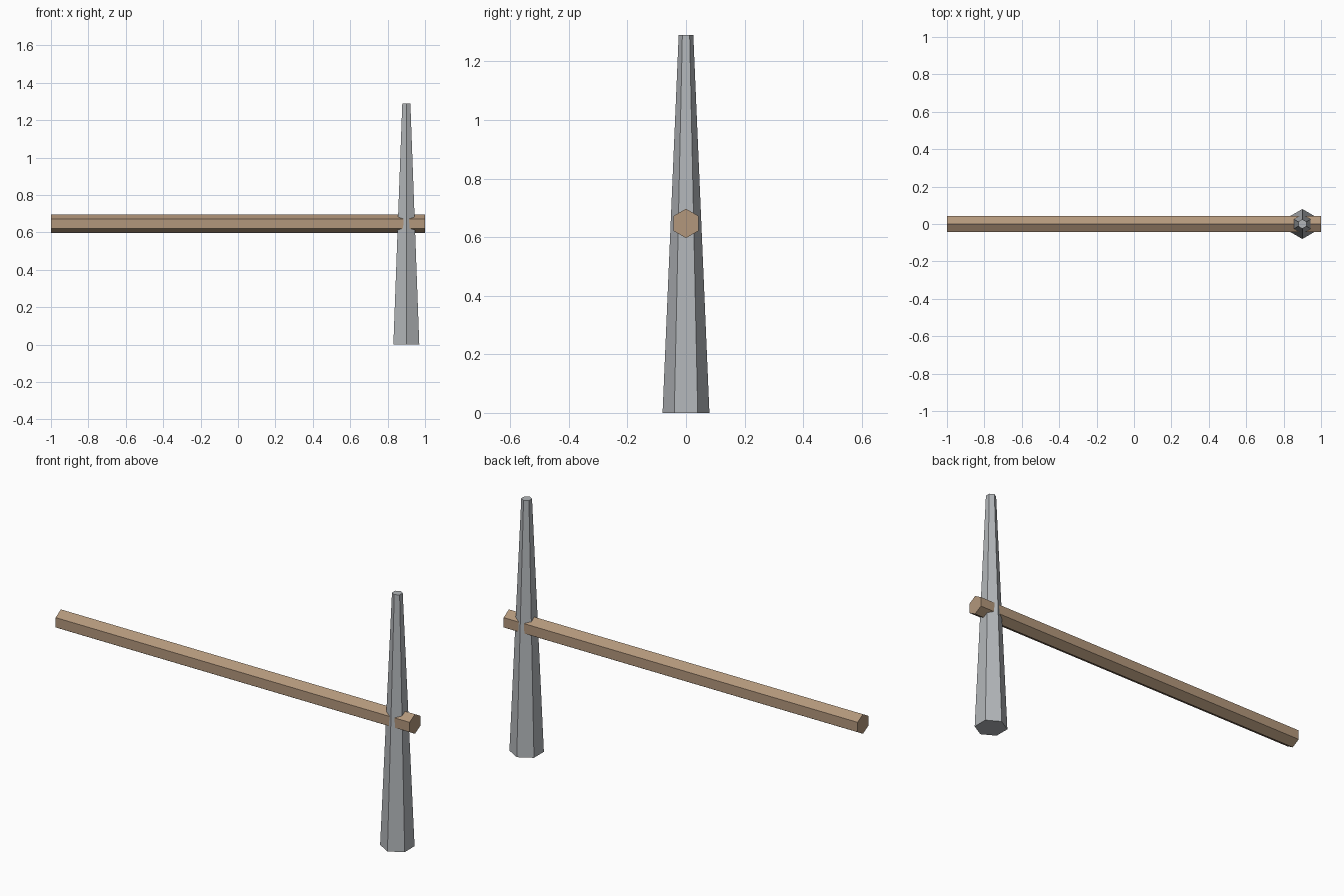
import bpy, bmesh, math
from mathutils import Matrix

if "Cube" in bpy.data.objects:
    bpy.data.objects.remove(bpy.data.objects["Cube"])


def material(name, color):
    mat = bpy.data.materials.new(name)
    mat.diffuse_color = (*color, 1.0)
    mat.use_nodes = True
    mat.node_tree.nodes["Principled BSDF"].inputs["Base Color"].default_value = mat.diffuse_color
    return mat


def hex_bar(name, mat, r_start, r_end, length, transform):
    """Six-sided tapered bar along +z with corners on the +y and -y sides."""
    bm = bmesh.new()
    rings = []
    for r, z in ((r_start, 0.0), (r_end, length)):
        rings.append([bm.verts.new((r * math.sin(i * math.pi / 3),
                                    r * math.cos(i * math.pi / 3), z))
                      for i in range(6)])
    low, high = rings
    for i in range(6):
        j = (i + 1) % 6
        bm.faces.new((low[i], low[j], high[j], high[i]))
    bm.faces.new(low)
    bm.faces.new(high)
    bm.transform(transform)
    bmesh.ops.recalc_face_normals(bm, faces=bm.faces[:])
    mesh = bpy.data.meshes.new(name)
    bm.to_mesh(mesh)
    bm.free()
    mesh.materials.append(mat)
    obj = bpy.data.objects.new(name, mesh)
    bpy.context.collection.objects.link(obj)
    return obj


stone = material("stone_grey", (0.45, 0.47, 0.49))
wood = material("light_wood", (0.45, 0.31, 0.20))

# Tapered head standing upright, poking through the handle front and back
hex_bar("tapered_head", stone, 0.08, 0.025, 1.29,
        Matrix.Translation((0.90, 0, 0)))

# Long handle along x, corners at its top and bottom
hex_bar("handle", wood, 0.05, 0.05, 2.0,
        Matrix.Translation((-1, 0, 0.647))
        @ Matrix.Rotation(math.pi / 2, 4, 'Y')
        @ Matrix.Rotation(math.pi / 2, 4, 'Z'))
